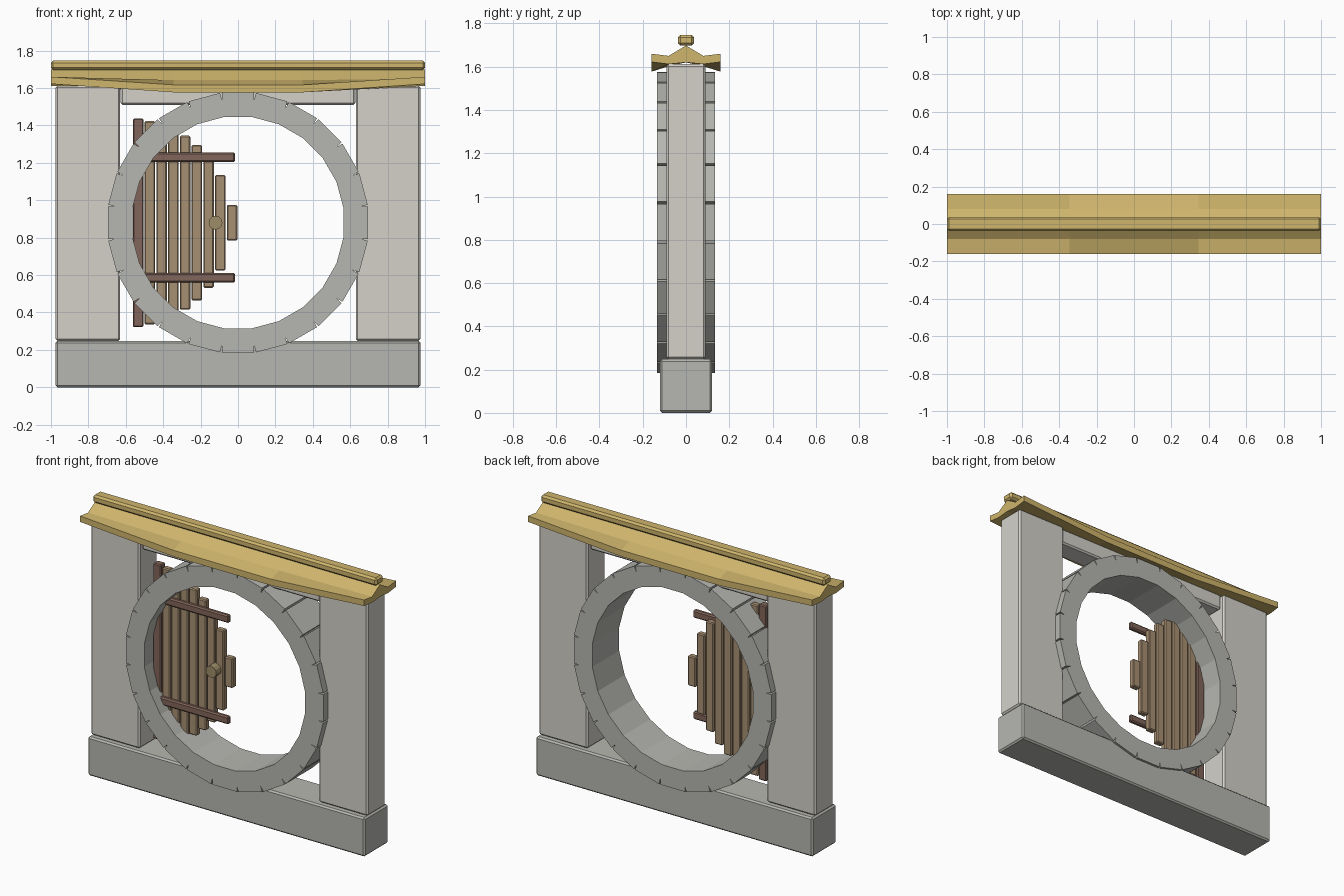
import bpy, bmesh, math
from mathutils import Matrix

if "Cube" in bpy.data.objects:
    bpy.data.objects.remove(bpy.data.objects["Cube"])


def material(name, rgb):
    m = bpy.data.materials.new(name)
    m.diffuse_color = (*rgb, 1)
    m.use_nodes = True
    m.node_tree.nodes["Principled BSDF"].inputs["Base Color"].default_value = m.diffuse_color
    return m


STONE = material("stone", (0.47, 0.47, 0.44))
PLASTER = material("plaster", (0.66, 0.64, 0.59))
GOLD = material("thatch_gold", (0.62, 0.46, 0.15))
WOOD = material("plank_wood", (0.39, 0.28, 0.17))
DARK = material("dark_wood", (0.22, 0.13, 0.10))
BRASS = material("knob_brass", (0.34, 0.27, 0.14))


def finish(name, bm, mat, bevel=0):
    bmesh.ops.recalc_face_normals(bm, faces=bm.faces)
    mesh = bpy.data.meshes.new(name)
    bm.to_mesh(mesh)
    bm.free()
    mesh.materials.append(mat)
    ob = bpy.data.objects.new(name, mesh)
    bpy.context.collection.objects.link(ob)
    if bevel:
        mod = ob.modifiers.new("bevel", "BEVEL")
        mod.width = bevel
        mod.segments = 1
    return ob


def box(name, x, y, z, mat, bevel=0.01):
    """Box from (min, max) ranges on each axis."""
    bm = bmesh.new()
    bmesh.ops.create_cube(bm, size=1)
    for v in bm.verts:
        v.co = [r[0] if c < 0 else r[1] for c, r in zip(v.co, (x, y, z))]
    return finish(name, bm, mat, bevel)


# Wall: base, two pillars, lintel
box("base", (-0.975, 0.975), (-0.12, 0.12), (0, 0.248), STONE)
for side, x in (("left", (-0.975, -0.63)), ("right", (0.63, 0.975))):
    box(side + "_pillar", x, (-0.09, 0.09), (0.248, 1.612), PLASTER)
box("lintel", (-0.628, 0.628), (-0.07, 0.07), (1.51, 1.612), PLASTER)

# Round opening: 24 straight-sided stones with notches between their outer ends
COUNT, CZ, R_IN, R_OUT, R_MEET, DEPTH = 24, 0.88, 0.565, 0.695, 0.657, 0.135
t = math.tan(math.pi / COUNT)
w = R_MEET * t
outline = [(-R_IN * t, R_IN), (R_IN * t, R_IN), (w, R_MEET),
           (w, R_OUT), (-w, R_OUT), (-w, R_MEET)]
bm = bmesh.new()
for i in range(COUNT):
    rot = Matrix.Translation((0, 0, CZ)) @ Matrix.Rotation(2 * math.pi * i / COUNT, 4, "Y")
    face = bm.faces.new([bm.verts.new((x, -DEPTH, z)) for x, z in outline])
    new = bmesh.ops.extrude_face_region(bm, geom=[face], use_keep_orig=True)
    far = [v for v in new["geom"] if isinstance(v, bmesh.types.BMVert)]
    bmesh.ops.translate(bm, vec=(0, 2 * DEPTH, 0), verts=far)
    bmesh.ops.transform(bm, matrix=rot, verts=list(face.verts) + far)
finish("ring_stones", bm, STONE)

# Door: planks cut to a half circle, hinge post, two rails and a knob
halves = (0.095, 0.255, 0.348, 0.415, 0.465, 0.502, 0.528, 0.543)
for i, h in enumerate(halves):
    x = -0.032 - 0.0628 * i
    box(f"door_plank_{i + 1}", (x - 0.028, x + 0.028), (-0.05, -0.01),
        (CZ - h, CZ + h), WOOD, 0.006)
box("hinge_post", (-0.562, -0.505), (-0.055, -0.005), (0.322, 1.437), DARK, 0.006)
for name, z in (("lower", 0.585), ("upper", 1.23)):
    box(name + "_rail", (-0.52, -0.015), (-0.075, -0.045), (z - 0.025, z + 0.025), DARK, 0.008)
bm = bmesh.new()
bmesh.ops.create_cone(bm, cap_ends=True, segments=12, radius1=0.037, radius2=0.037, depth=0.055,
                      matrix=Matrix.Translation((-0.12, -0.0725, CZ))
                      @ Matrix.Rotation(math.pi / 2, 4, "X"))
finish("door_knob", bm, BRASS)

# Roof: gently sagging slab with upturned corners
xs = (-1, -0.345, 0.345, 1)
ys = (-0.16, -0.08, 0, 0.08, 0.16)
end_z = {0: (1.698, 1.62), 1: (1.65, 1.612), 2: (1.66, 1.622)}
mid_z = {0: (1.698, 1.62), 1: (1.642, 1.602), 2: (1.617, 1.577)}
bm = bmesh.new()
grid = [[[bm.verts.new((x, y, (end_z if abs(x) == 1 else mid_z)[abs(j - 2)][k]))
          for k in (0, 1)] for j, y in enumerate(ys)] for x in xs]
for k in (0, 1):
    for i in range(3):
        for j in range(4):
            bm.faces.new((grid[i][j][k], grid[i + 1][j][k],
                          grid[i + 1][j + 1][k], grid[i][j + 1][k]))
for i in range(3):
    for j in (0, 4):
        a, b = grid[i][j], grid[i + 1][j]
        bm.faces.new((a[0], b[0], b[1], a[1]))
for i in (0, 3):
    for j in range(4):
        a, b = grid[i][j], grid[i][j + 1]
        bm.faces.new((a[0], b[0], b[1], a[1]))
finish("roof", bm, GOLD)
box("ridge_pole", (-1, 1), (-0.038, 0.038), (1.697, 1.747), GOLD, 0.012)
